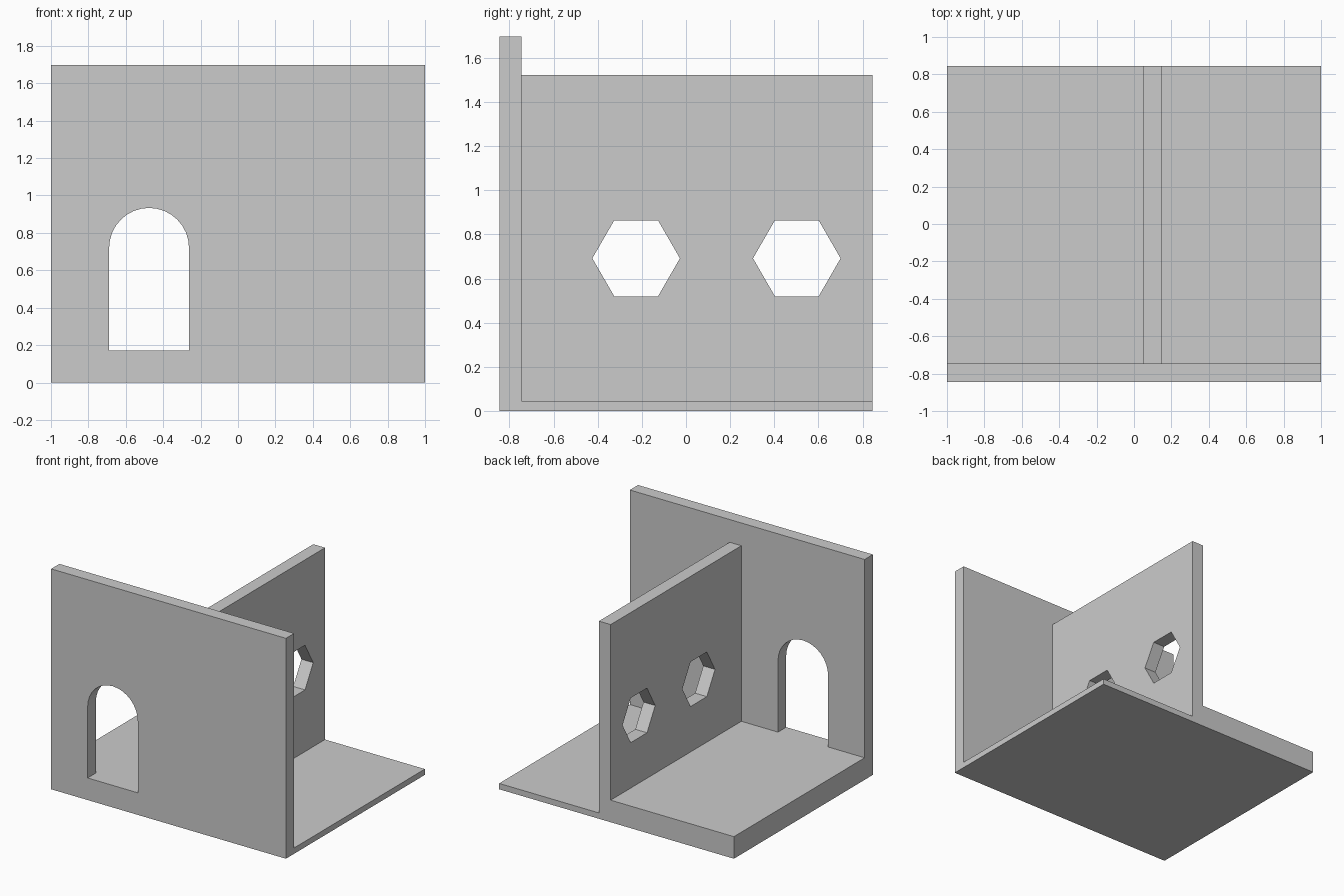
import bpy, bmesh, math
from mathutils import Vector

if "Cube" in bpy.data.objects:
    bpy.data.objects.remove(bpy.data.objects["Cube"])

X0, X1 = -1.0, 1.0
Y0, YW, Y1 = -0.845, -0.745, 0.845   # front face, inner wall face, back edge
PX0, PX1 = 0.05, 0.15                # partition faces
HIGH, LOW = 0.17, 0.045              # floor levels


def prism(name, points, depth):
    """Closed solid from a 3D outline swept along the depth vector."""
    bm = bmesh.new()
    face = bm.faces.new([bm.verts.new(p) for p in points])
    swept = bmesh.ops.extrude_face_region(bm, geom=[face], use_keep_orig=True)
    moved = [g for g in swept["geom"] if isinstance(g, bmesh.types.BMVert)]
    bmesh.ops.translate(bm, verts=moved, vec=Vector(depth))
    bmesh.ops.recalc_face_normals(bm, faces=bm.faces)
    mesh = bpy.data.meshes.new(name)
    bm.to_mesh(mesh)
    bm.free()
    obj = bpy.data.objects.new(name, mesh)
    bpy.context.collection.objects.link(obj)
    return obj


def box(name, x0, x1, y0, y1, z0, z1):
    outline = [(x0, y0, z0), (x1, y0, z0), (x1, y1, z0), (x0, y1, z0)]
    return prism(name, outline, (0, 0, z1 - z0))


def cut(target, cutter):
    cutter.hide_render = True
    cutter.display_type = 'WIRE'
    mod = target.modifiers.new(cutter.name, 'BOOLEAN')
    mod.operation = 'DIFFERENCE'
    mod.solver = 'EXACT'
    mod.object = cutter


# Walls and the two floor levels
front_wall = box("front_wall", X0, X1, Y0, YW, 0, 1.697)
partition = box("partition_wall", PX0, PX1, YW, Y1, 0, 1.522)
box("raised_floor", X0, PX0, YW, Y1, 0, HIGH)
box("low_floor", PX1, X1, YW, Y1, 0, LOW)

# Arched doorway, its sill level with the raised floor
cx, r, spring, segs = -0.4755, 0.2135, 0.72, 16
arch = [(cx - r, Y0 - 0.1, HIGH), (cx + r, Y0 - 0.1, HIGH)]
for i in range(segs + 1):
    a = math.pi * i / segs
    arch.append((cx + r * math.cos(a), Y0 - 0.1, spring + r * math.sin(a)))
cut(front_wall, prism("doorway_cutter", arch, (0, YW - Y0 + 0.2, 0)))

# Two hexagonal windows in the partition
for n, cy in enumerate((-0.226, 0.502)):
    hexagon = [(PX0 - 0.1,
                cy + 0.1985 * math.cos(math.pi * i / 3),
                0.692 + 0.1985 * math.sin(math.pi * i / 3)) for i in range(6)]
    cut(partition, prism(f"window_cutter_{n + 1}", hexagon, (0.3, 0, 0)))
